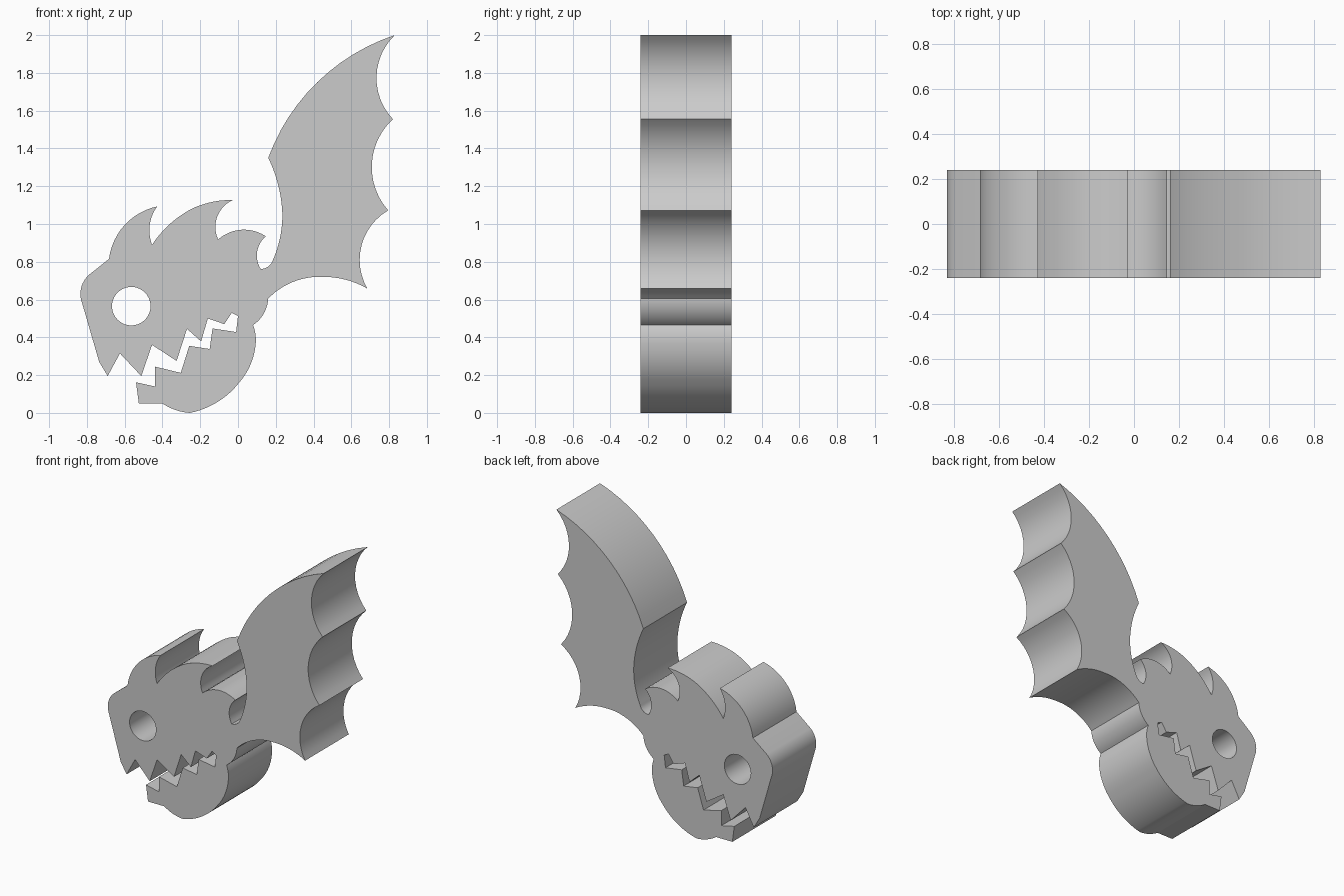
import bpy, bmesh, math
from mathutils import Vector

if "Cube" in bpy.data.objects:
    bpy.data.objects.remove(bpy.data.objects["Cube"])

# Outline steps: (x, z) = straight line to the point,
# (mx, mz, x, z) = circular arc passing through (mx, mz) to (x, z)
HALF_DEPTH = 0.24

# Wing: from its tip down the leading edge to the shoulder notch
wing_front = [(0.44, 1.77, 0.16, 1.35), (0.213, 1.205, 0.235, 1.05),
              (0.222, 0.925, 0.185, 0.81), (0.163, 0.777, 0.12, 0.762)]

# Spikes along the back of the head, then the brow and snout
spikes = [(0.1, 0.84, 0.147, 0.935), (0.03, 0.97, -0.105, 0.918),
          (-0.113, 1.03, -0.027, 1.127), (-0.12, 1.12, -0.24, 1.083),
          (-0.355, 1.005, -0.455, 0.89), (-0.468, 0.99, -0.428, 1.093),
          (-0.585, 1.01, -0.683, 0.815), (-0.79, 0.73),
          (-0.832, 0.655, -0.825, 0.58), (-0.735, 0.27)]

# Upper teeth, front to back
upper_teeth = [(-0.69, 0.195), (-0.625, 0.315), (-0.512, 0.195), (-0.455, 0.36),
               (-0.325, 0.275), (-0.27, 0.445), (-0.195, 0.378), (-0.16, 0.5),
               (-0.073, 0.47), (-0.033, 0.53), (0.0, 0.513)]

# Lower teeth, back to front
lower_teeth = [(-0.01, 0.428), (-0.135, 0.447), (-0.15, 0.338), (-0.258, 0.355),
               (-0.303, 0.212), (-0.44, 0.245), (-0.44, 0.14), (-0.54, 0.162),
               (-0.525, 0.05), (-0.4, 0.05)]

# Round lower jaw, neck and scalloped wing edge back to the tip
jaw = [(-0.33, 0.015, -0.255, 0.0), (-0.108, 0.058, 0.01, 0.165),
       (0.072, 0.27, 0.093, 0.36), (0.093, 0.413, 0.08, 0.465),
       (0.135, 0.523, 0.16, 0.605)]
wing_back = [(0.29, 0.693, 0.445, 0.72), (0.57, 0.705, 0.685, 0.658),
             (0.65, 0.87, 0.795, 1.072), (0.708, 1.3, 0.82, 1.555),
             (0.733, 1.775, 0.83, 2.0)]


def arc(a, m, b, steps=12):
    """Points after a on the circle through a, m and b."""
    d = 2 * (a.x * (m.y - b.y) + m.x * (b.y - a.y) + b.x * (a.y - m.y))
    qa, qm, qb = a.length_squared, m.length_squared, b.length_squared
    c = Vector(((qa * (m.y - b.y) + qm * (b.y - a.y) + qb * (a.y - m.y)) / d,
                (qa * (b.x - m.x) + qm * (a.x - b.x) + qb * (m.x - a.x)) / d))
    r = (a - c).length
    t0, tm, t1 = (math.atan2(p.y - c.y, p.x - c.x) for p in (a, m, b))
    sweep, part = (t1 - t0) % math.tau, (tm - t0) % math.tau
    if part > sweep:
        sweep -= math.tau
    return [c + r * Vector((math.cos(t0 + sweep * i / steps),
                            math.sin(t0 + sweep * i / steps)))
            for i in range(1, steps + 1)]


def outline(start, steps):
    pts = [Vector(start)]
    for s in steps:
        if len(s) == 4:
            pts += arc(pts[-1], Vector(s[:2]), Vector(s[2:]))
        else:
            pts.append(Vector(s))
    return pts[:-1]  # last point meets the start


def add_loop(curve, pts):
    sp = curve.splines.new('POLY')
    sp.points.add(len(pts) - 1)
    for p, v in zip(sp.points, pts):
        p.co = (v.x, v.y, 0, 1)
    sp.use_cyclic_u = True


# Extruded body with the round eye hole
curve = bpy.data.curves.new("winged_fish_body", 'CURVE')
curve.dimensions = '2D'
curve.fill_mode = 'BOTH'
curve.extrude = HALF_DEPTH
add_loop(curve, outline((0.83, 2.0), wing_front + spikes + upper_teeth
                        + lower_teeth + jaw + wing_back))
add_loop(curve, [Vector((-0.565 + 0.102 * math.cos(math.tau * i / 40),
                         0.565 + 0.102 * math.sin(math.tau * i / 40)))
                 for i in range(40)])
body = bpy.data.objects.new("winged_fish_body", curve)
bpy.context.collection.objects.link(body)
body.rotation_euler.x = math.pi / 2

bpy.context.view_layer.objects.active = body
body.select_set(True)
bpy.ops.object.convert(target='MESH')
body = bpy.context.object

# Weld caps to walls and keep the rims crisp
bm = bmesh.new()
bm.from_mesh(body.data)
bmesh.ops.remove_doubles(bm, verts=bm.verts, dist=1e-4)
bmesh.ops.recalc_face_normals(bm, faces=bm.faces)
bm.to_mesh(body.data)
bm.free()
bpy.ops.object.transform_apply(location=False, rotation=True, scale=False)
bpy.ops.object.shade_smooth_by_angle(angle=math.radians(30))
